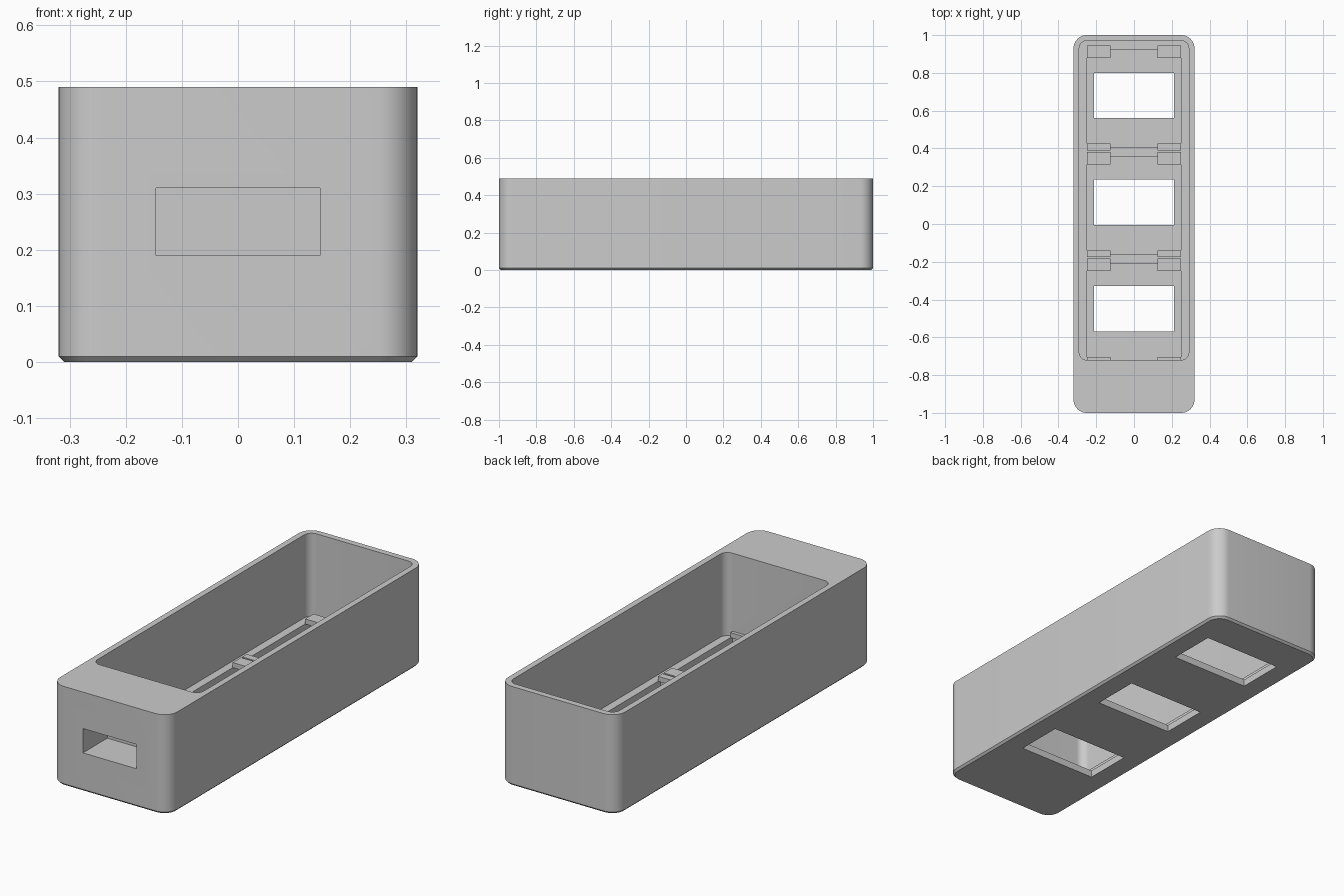
import bpy
import bmesh
import math

if "Cube" in bpy.data.objects:
    bpy.data.objects.remove(bpy.data.objects["Cube"], do_unlink=True)

grey = bpy.data.materials.new("plain grey")
grey.use_nodes = True
grey.diffuse_color = (0.6, 0.6, 0.6, 1)
grey.node_tree.nodes["Principled BSDF"].inputs["Base Color"].default_value = (0.6, 0.6, 0.6, 1)

HALF_W, HEIGHT = 0.32, 0.49
LEDGE, FLOOR, CLIP_TOP = 0.08, 0.035, 0.105
CHAMFER = 0.01
MODULES = [0.92 - 0.564 * i for i in range(3)]   # rear edge of each bay


def outline(x0, x1, y0, y1, r, steps=10):
    """Rectangle in plan, with rounded corners when r > 0."""
    if r == 0:
        return [(x0, y0), (x1, y0), (x1, y1), (x0, y1)]
    pts = []
    centres = [(x1 - r, y1 - r), (x0 + r, y1 - r), (x0 + r, y0 + r), (x1 - r, y0 + r)]
    for k, (cx, cy) in enumerate(centres):
        for s in range(steps + 1):
            a = math.pi / 2 * (k + s / steps)
            pts.append((cx + r * math.cos(a), cy + r * math.sin(a)))
    return pts


def stack(name, layers):
    """Closed solid through outlines at rising heights: [(outline, z), ...]."""
    bm = bmesh.new()
    rings = [[bm.verts.new((x, y, z)) for x, y in pts] for pts, z in layers]
    bm.faces.new(list(reversed(rings[0])))
    bm.faces.new(rings[-1])
    n = len(rings[0])
    for a, b in zip(rings, rings[1:]):
        for i in range(n):
            j = (i + 1) % n
            bm.faces.new((a[i], a[j], b[j], b[i]))
    bmesh.ops.recalc_face_normals(bm, faces=bm.faces)
    mesh = bpy.data.meshes.new(name)
    bm.to_mesh(mesh)
    bm.free()
    mesh.materials.append(grey)
    obj = bpy.data.objects.new(name, mesh)
    bpy.context.collection.objects.link(obj)
    return obj


def block(name, x0, x1, y0, y1, z0, z1, r=0):
    pts = outline(x0, x1, y0, y1, r)
    return stack(name, [(pts, z0), (pts, z1)])


def activate(obj):
    bpy.ops.object.select_all(action='DESELECT')
    obj.select_set(True)
    bpy.context.view_layer.objects.active = obj


def carve(obj, cutter):
    cutter.hide_render = True
    mod = obj.modifiers.new("carve", 'BOOLEAN')
    mod.operation = 'DIFFERENCE'
    mod.solver = 'EXACT'
    mod.object = cutter
    activate(obj)
    bpy.ops.object.modifier_apply(modifier=mod.name)
    bpy.data.objects.remove(cutter, do_unlink=True)


# Outer case with a small chamfer round the base
c = CHAMFER
full = outline(-HALF_W, HALF_W, -1, 1, 0.07)
base = outline(-HALF_W + c, HALF_W - c, -1 + c, 1 - c, 0.07 - c)
case = stack("case", [(base, 0), (full, c), (full, HEIGHT)])

# Main cavity down to the ledge
carve(case, block("cavity_cutter", -0.29, 0.29, -0.72, 0.97, LEDGE, HEIGHT + 0.1, 0.04))

# Recessed bays and the windows through the floor
for top in MODULES:
    carve(case, block("bay_cutter", -0.25, 0.25, max(top - 0.515, -0.72), top, FLOOR, LEDGE + 0.05))
    carve(case, block("window_cutter", -0.213, 0.213, top - 0.36, top - 0.12, -0.1, FLOOR + 0.03))

# Blind slot in the front
carve(case, block("slot_cutter", -0.146, 0.146, -1.1, -0.81, 0.19, 0.31))

activate(case)
bpy.ops.object.shade_smooth_by_angle(angle=math.radians(30))

# Retaining clips overhanging the corners of each bay
for i, top in enumerate(MODULES):
    for side, x0, x1 in (("right", -0.25, -0.125), ("left", 0.125, 0.25)):
        block(f"rear_clip_{side}_{i + 1}", x0, x1, top - 0.04, top + 0.025, LEDGE, CLIP_TOP)
        block(f"front_clip_{side}_{i + 1}", x0, x1, top - 0.53, top - 0.495, LEDGE, CLIP_TOP)
